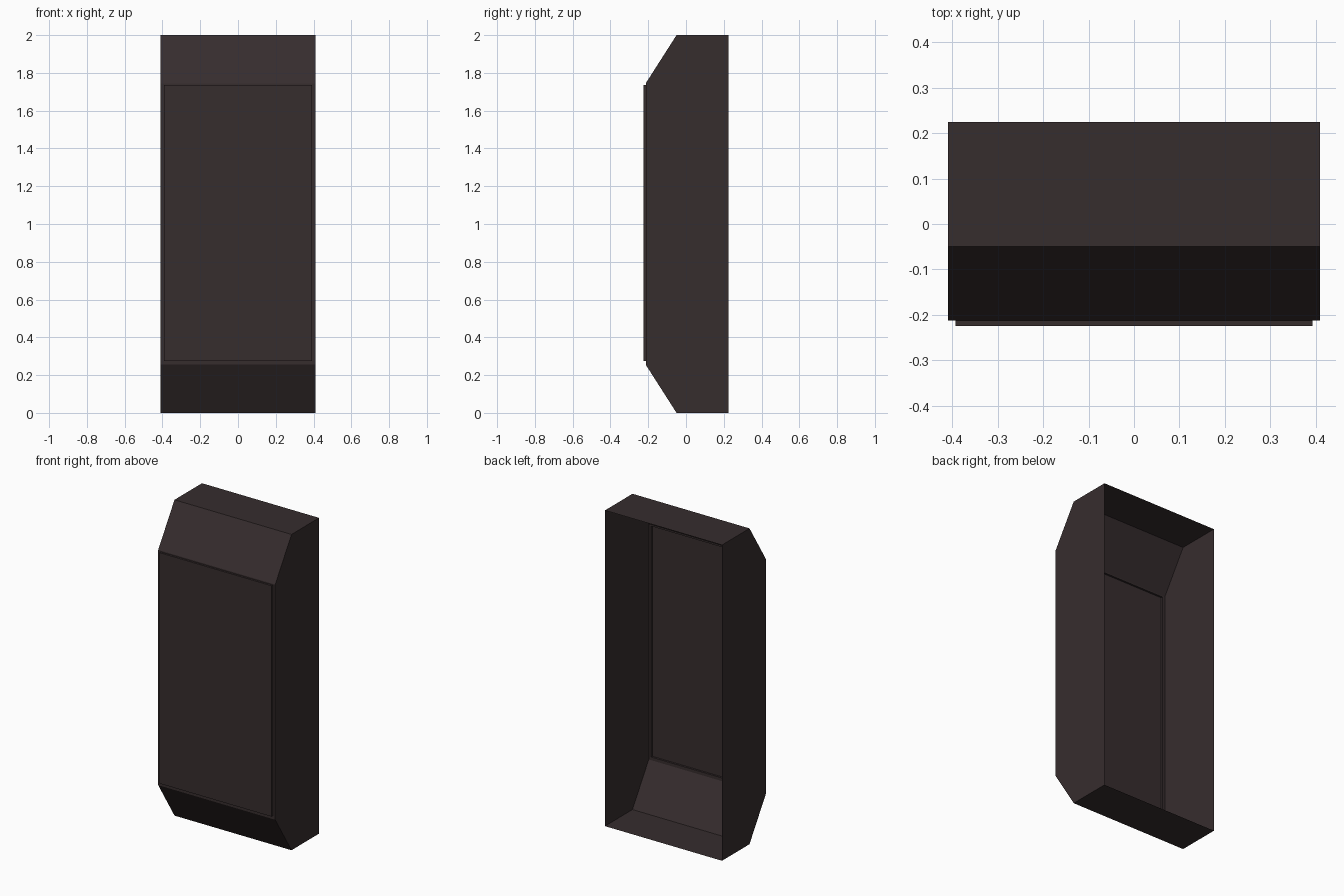
import bpy, bmesh

if "Cube" in bpy.data.objects:
    bpy.data.objects.remove(bpy.data.objects["Cube"])

mat = bpy.data.materials.new("dark brown")
mat.diffuse_color = (0.037, 0.026, 0.027, 1)
mat.use_nodes = True
mat.node_tree.nodes["Principled BSDF"].inputs["Base Color"].default_value = mat.diffuse_color

HALF_W = 0.41
FRONT, BACK = -0.213, 0.225
# Side outline (y, z); the back edge is left open
profile = [(BACK, 2.0), (-0.05, 2.0), (FRONT, 1.745),
           (FRONT, 0.255), (-0.05, 0.0), (BACK, 0.0)]

bm = bmesh.new()
left, right = ([bm.verts.new((x, y, z)) for y, z in profile]
               for x in (-HALF_W, HALF_W))

# Side walls
bm.faces.new(left)
bm.faces.new(right[::-1])

# Top, slopes, front and bottom strips
strips = [bm.faces.new((left[i + 1], left[i], right[i], right[i + 1]))
          for i in range(len(profile) - 1)]
front = strips[2]
bm.normal_update()

# Raised front panel, hollow from behind
bmesh.ops.inset_region(bm, faces=[front], thickness=0.017)
for v in front.verts:
    v.co.x = 0.393 if v.co.x > 0 else -0.393
    v.co.z = 1.737 if v.co.z > 1 else 0.275
new = bmesh.ops.extrude_discrete_faces(bm, faces=[front])["faces"][0]
for v in new.verts:
    v.co.y = -0.225

# Outward normals: the shell is open, so orient it from the panel
bmesh.ops.recalc_face_normals(bm, faces=bm.faces[:])
bm.normal_update()
if new.normal.y > 0:
    bmesh.ops.reverse_faces(bm, faces=bm.faces[:])

mesh = bpy.data.meshes.new("open_back_shell")
bm.to_mesh(mesh)
bm.free()
mesh.materials.append(mat)
obj = bpy.data.objects.new("open_back_shell", mesh)
bpy.context.collection.objects.link(obj)
